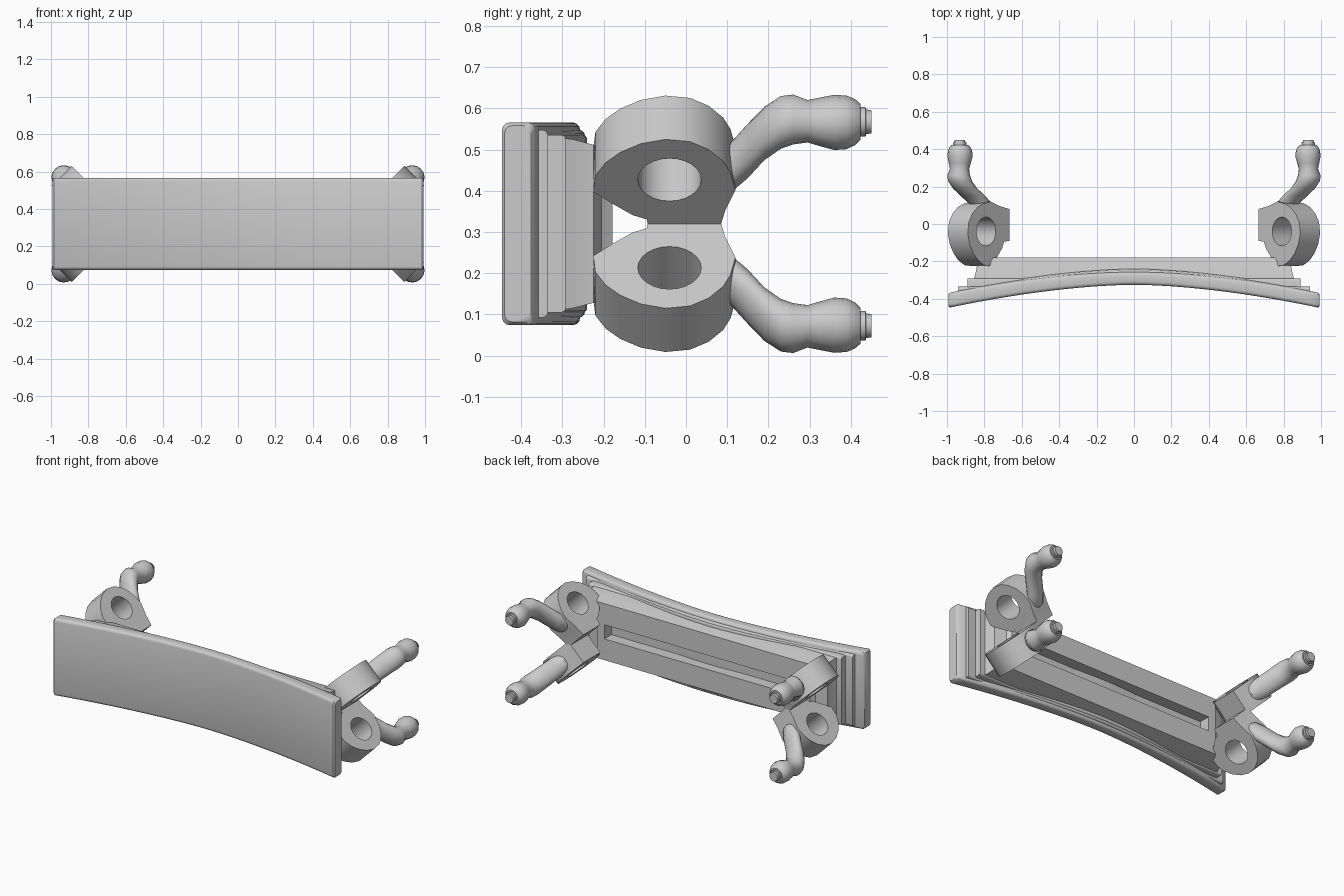
import bpy, bmesh, math
from mathutils import Matrix

if "Cube" in bpy.data.objects:
    bpy.data.objects.remove(bpy.data.objects["Cube"])

ZC = 0.32          # mid height of the symmetric model
X0 = 0.684         # x where each pair of legs meets
R = math.sqrt(0.5)


def finish(name, mesh, angle=40):
    bm = bmesh.new()
    bm.from_mesh(mesh)
    bmesh.ops.recalc_face_normals(bm, faces=bm.faces)
    bm.to_mesh(mesh)
    bm.free()
    obj = bpy.data.objects.new(name, mesh)
    bpy.context.collection.objects.link(obj)
    bpy.ops.object.select_all(action='DESELECT')
    obj.select_set(True)
    bpy.context.view_layer.objects.active = obj
    bpy.ops.object.shade_smooth_by_angle(angle=math.radians(angle))
    return obj


def loft(name, rings, angle=40):
    n = len(rings[0])
    verts = [p for ring in rings for p in ring]
    faces = [(k * n + i, k * n + (i + 1) % n, (k + 1) * n + (i + 1) % n, (k + 1) * n + i)
             for k in range(len(rings) - 1) for i in range(n)]
    faces += [tuple(range(n)), tuple(range((len(rings) - 1) * n, len(rings) * n))]
    mesh = bpy.data.meshes.new(name)
    mesh.from_pydata(verts, [], faces)
    return finish(name, mesh, angle)


def seat_front(x):
    return -0.325 - 0.125 * min(abs(x), 1) ** 1.7


def rounded_section(x, y0, y1, half, r):
    pts = []
    for cy, cz, a0 in ((y1 - r, half - r, 0), (y0 + r, half - r, 90),
                       (y0 + r, r - half, 180), (y1 - r, r - half, 270)):
        for k in range(4):
            a = math.radians(a0 + 30 * k)
            pts.append((x, cy + r * math.cos(a), ZC + cz + r * math.sin(a)))
    return pts


def stations(end, n=32):
    return [end * (2 * i / n - 1) for i in range(n + 1)]


# Curved seat slab with softened ends
rings = []
for x in [-0.993] + stations(0.983) + [0.993]:
    e = 0.008 if abs(x) > 0.99 else 0
    f = seat_front(x)
    rings.append(rounded_section(x, f + e, f + 0.068 + 0.012 * abs(x) - e, 0.246 - e, 0.018))
loft("seat", rings)

# Moulding under the seat, fading out toward the middle
loft("seat_moulding", [rounded_section(x, seat_front(x) + 0.04, max(seat_front(x) + 0.08, -0.335),
                                       0.228, 0.015) for x in stations(0.94)])
loft("inner_moulding", [rounded_section(x, seat_front(x) + 0.03, max(seat_front(x) + 0.085, -0.292),
                                        0.215, 0.01) for x in stations(0.89)])

# Stepped apron with a long central groove
steps = [(-0.30, 0.86, 0.208), (-0.275, 0.85, 0.205), (-0.225, 0.84, 0.192),
         (-0.205, 0.77, 0.188), (-0.178, 0.75, 0.18)]
apron = loft("apron", [[(-hx, y, ZC - h), (hx, y, ZC - h), (hx, y, ZC + h), (-hx, y, ZC + h)]
                       for y, hx, h in steps], 25)
bpy.ops.mesh.primitive_cube_add(size=1, location=(0, -0.19, ZC))
cutter = bpy.context.object
cutter.name = "groove_cutter"
cutter.scale = (1.4, 0.12, 0.09)
cutter.hide_render = True
cutter.hide_set(True)
cut = apron.modifiers.new("groove", 'BOOLEAN')
cut.operation = 'DIFFERENCE'
cut.object = cutter

# Centre used to mirror the four diagonal legs
centre = bpy.data.objects.new("mirror_centre", None)
centre.location = (0, 0, ZC)
centre.hide_render = True
bpy.context.collection.objects.link(centre)


def mirror_legs(obj):
    m = obj.modifiers.new("mirror", 'MIRROR')
    m.use_axis = (True, False, True)
    m.use_mirror_merge = False
    m.mirror_object = centre


def leg_point(s, y, t):
    return (X0 + (s + t) * R, y, ZC + (s - t) * R)


# Pierced ring bracket: flat profile (distance along the diagonal, y) extruded sideways
outer = [(.05, -.09), (.09, -.095), (.105, -.13), (.145, -.18), (.185, -.225), (.24, -.22),
         (.285, -.195), (.32, -.16), (.35, -.11), (.365, -.05), (.357, .01), (.33, .055),
         (.29, .09), (.25, .108), (.19, .12), (.12, .095), (.05, .08)]
hole = [(.226 + .073 * math.cos(a), -.04 + .077 * math.sin(a))
        for a in (math.tau * i / 24 for i in range(24))]
curve = bpy.data.curves.new("ring_profile", 'CURVE')
curve.dimensions = '2D'
curve.fill_mode = 'BOTH'
curve.extrude = 0.075
for loop in (outer, hole):
    sp = curve.splines.new('POLY')
    sp.points.add(len(loop) - 1)
    sp.use_cyclic_u = True
    for p, (s, y) in zip(sp.points, loop):
        p.co = (s, y, 0, 1)
tmp = bpy.data.objects.new("ring_profile", curve)
bpy.context.collection.objects.link(tmp)
bpy.context.view_layer.update()
mesh = bpy.data.meshes.new_from_object(tmp.evaluated_get(bpy.context.evaluated_depsgraph_get()))
bpy.data.objects.remove(tmp)
bm = bmesh.new()
bm.from_mesh(mesh)
bmesh.ops.remove_doubles(bm, verts=bm.verts, dist=0.0002)
bm.to_mesh(mesh)
bm.free()
mesh.transform(Matrix(((R, 0, R, X0), (0, 1, 0, 0), (R, 0, -R, ZC), (0, 0, 0, 1))))
mirror_legs(finish("leg_ring", mesh))


# Curved leg and foot as round sections: y, diagonal distance, half width along it, half width across
def round_part(name, sections, n=16):
    obj = loft(name, [[leg_point(s + a * math.cos(math.tau * i / n), y, b * math.sin(math.tau * i / n))
                       for i in range(n)] for y, s, a, b in sections])
    mirror_legs(obj)


round_part("leg", [(.07, .18, .05, .06), (.11, .195, .062, .06), (.15, .25, .07, .062),
                   (.19, .31, .066, .064), (.23, .348, .062, .066), (.26, .358, .058, .063),
                   (.295, .352, .05, .053), (.325, .35, .058, .06), (.36, .348, .067, .067),
                   (.39, .348, .065, .065), (.41, .349, .056, .056), (.423, .35, .044, .044)])
round_part("foot_tip", [(.41, .35, .036, .036), (.436, .35, .036, .036), (.437, .35, .03, .03),
                        (.45, .35, .028, .028)])
